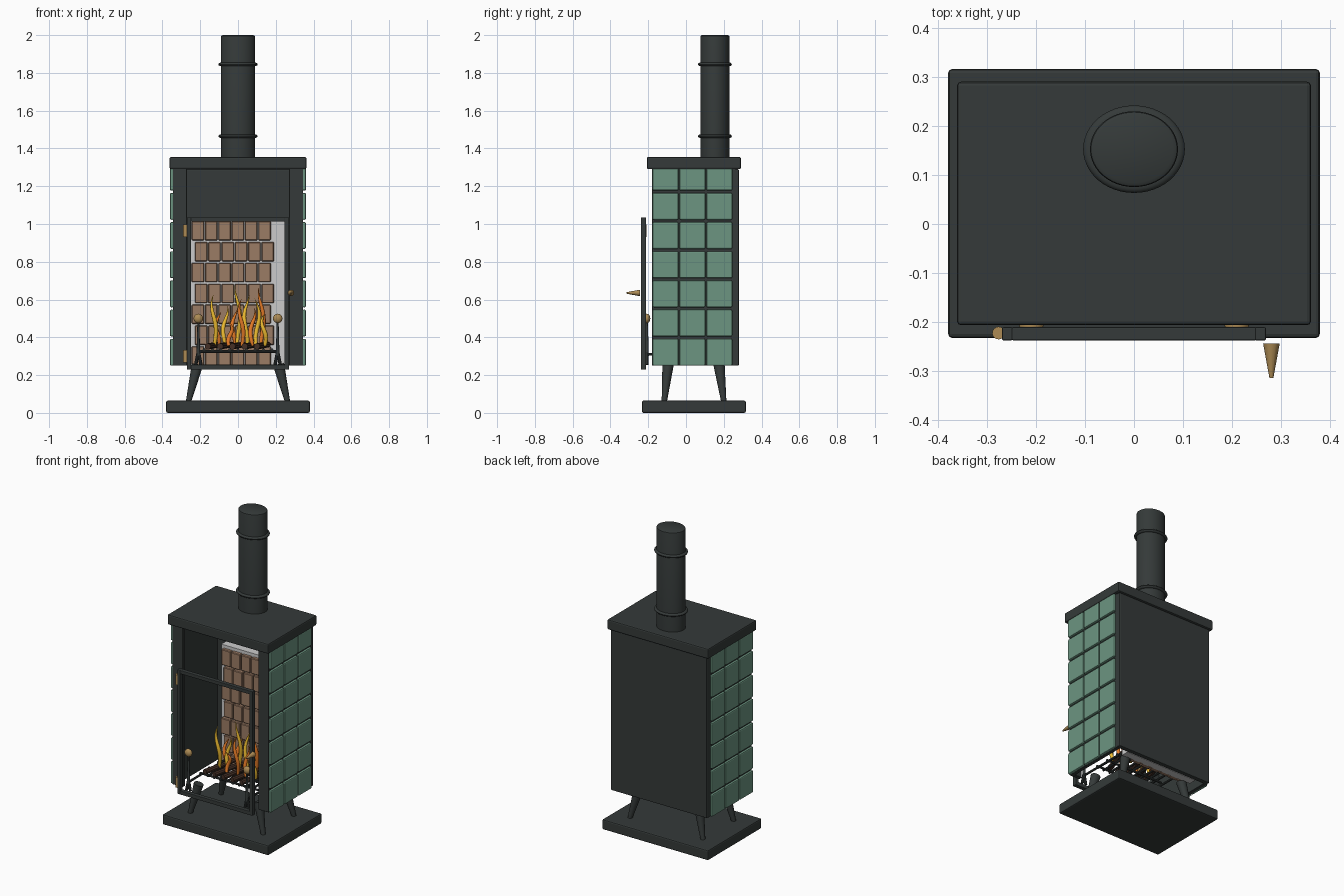
import bpy, bmesh, math, random
from mathutils import Vector

if "Cube" in bpy.data.objects:
    bpy.data.objects.remove(bpy.data.objects["Cube"])

random.seed(4)


def material(name, rgb):
    m = bpy.data.materials.new(name)
    m.diffuse_color = (*rgb, 1)
    m.use_nodes = True
    m.node_tree.nodes["Principled BSDF"].inputs["Base Color"].default_value = m.diffuse_color
    return m


IRON = material("iron", (0.035, 0.042, 0.041))
TILE = material("green_glaze", (0.15, 0.30, 0.22))
BRICK = material("firebrick", (0.33, 0.20, 0.13))
BRASS = material("brass", (0.42, 0.26, 0.09))
LOG = material("charred_wood", (0.06, 0.03, 0.02))
YELLOW = material("flame_yellow", (0.85, 0.5, 0.03))
ORANGE = material("flame_orange", (0.8, 0.2, 0.02))


def finish(name, bm, mat=None, smooth=True):
    me = bpy.data.meshes.new(name)
    bm.to_mesh(me)
    bm.free()
    ob = bpy.data.objects.new(name, me)
    bpy.context.collection.objects.link(ob)
    if mat:
        me.materials.append(mat)
    if smooth:
        bpy.context.view_layer.objects.active = ob
        ob.select_set(True)
        bpy.ops.object.shade_smooth_by_angle(angle=math.radians(35))
        ob.select_set(False)
    return ob


def add_box(bm, lo, hi):
    vs = bmesh.ops.create_cube(bm, size=1)["verts"]
    for v in vs:
        v.co = [(a + b) / 2 + c * (b - a) for a, b, c in zip(lo, hi, v.co)]


def boxes(name, spans, mat=None, bevel=0.0, segments=2):
    bm = bmesh.new()
    for lo, hi in spans:
        add_box(bm, lo, hi)
    ob = finish(name, bm, mat, smooth=False)
    if bevel:
        mod = ob.modifiers.new("bevel", "BEVEL")
        mod.width, mod.segments = bevel, segments
    return ob


def rod(name, a, b, r1, r2, mat, sides=16):
    a, b = Vector(a), Vector(b)
    bm = bmesh.new()
    bmesh.ops.create_cone(bm, cap_ends=True, segments=sides, radius1=r1, radius2=r2, depth=(b - a).length)
    ob = finish(name, bm, mat)
    ob.location = (a + b) / 2
    ob.rotation_euler = (b - a).to_track_quat("Z", "Y").to_euler()
    return ob


def lathe(name, profile, mat, loc, scale=(1, 1, 1), sides=48):
    bm = bmesh.new()
    rings = []
    for r, z in profile:
        rings.append([bm.verts.new((r * math.cos(2 * math.pi * i / sides), r * math.sin(2 * math.pi * i / sides), z))
                      for i in range(sides)])
    for p, q in zip(rings, rings[1:]):
        for i in range(sides):
            j = (i + 1) % sides
            bm.faces.new((p[i], p[j], q[j], q[i]))
    bm.faces.new(rings[0][::-1])
    bm.faces.new(rings[-1])
    ob = finish(name, bm, mat)
    ob.location, ob.scale = loc, scale
    return ob


def curve(name, points, radii, depth, mat, res=2):
    cu = bpy.data.curves.new(name, "CURVE")
    cu.dimensions, cu.bevel_depth, cu.bevel_resolution, cu.use_fill_caps = "3D", depth, res, True
    sp = cu.splines.new("POLY")
    sp.points.add(len(points) - 1)
    for pt, co, r in zip(sp.points, points, radii):
        pt.co, pt.radius = (*co, 1), r
    cu.materials.append(mat)
    ob = bpy.data.objects.new(name, cu)
    bpy.context.collection.objects.link(ob)
    return ob


# Hearth plate and top plate
boxes("base_plate", [((-.38, -.233, 0), (.38, .317, .065))], IRON, .008)
boxes("top_plate", [((-.362, -.207, 1.29), (.362, .291, 1.355))], IRON, .008)

# Open-fronted, open-bottomed body
boxes("back_panel", [((-.345, .25, .25), (.345, .28, 1.29))], IRON, .006)
for s, side in ((-1, "left"), (1, "right")):
    x = sorted((s * .322, s * .345))
    boxes(side + "_panel", [((x[0], -.175, .25), (x[1], .262, 1.3))], IRON)
    x = sorted((s * .27, s * .345))
    boxes(side + "_front_stile", [((x[0], -.18, .25), (x[1], -.155, 1.3))], IRON, .002, 1)
    # Glazed tiles, three columns by seven rows
    x = sorted((s * .34, s * .36))
    spans = []
    for c in range(3):
        for r in range(7):
            y, z = -.177 + c * .1425, .25 + r * .1545
            spans.append(((x[0], y, z), (x[1], y + .137, min(z + .142, 1.295))))
    boxes(side + "_tiles", spans, TILE, .007)

# Splayed legs
for sx in (-1, 1):
    for y0, y1, row in ((-.115, -.095, "front"), (.2, .175, "rear")):
        rod(f"{row}_leg", (sx * .262, y0, .06), (sx * .215, y1, .255), .014, .03, IRON)

# Flue pipe with two collars
lathe("flue_pipe", [(.09, 1.35), (.09, 1.99), (.088, 1.996), (.08, 2.0)], IRON, (0, .153, 0), (1, .86, 1))
for z in (1.465, 1.845):
    bead = [(.088 + .016 * math.sin(math.pi * i / 8), z - .01 * math.cos(math.pi * i / 8)) for i in range(9)]
    lathe("flue_collar", bead, IRON, (0, .153, 0), (1, .86, 1))

# Firebrick lining on a grey backing slab
boxes("brick_backing", [((-.26, .2, .25), (.26, .25, 1.035))])
spans = []
for r in range(7):
    off = -.245 if r % 2 == 0 else -.228
    for c in range(6):
        x, z = off + c * .0705, .25 + r * .1105
        spans.append(((x, .175 + random.uniform(-.004, .004), z), (x + .066, .21, z + .102)))
boxes("firebricks", spans, BRICK, .004, 1)

# Door frame, hinges and handle
boxes("door_frame", [((-.27, -.238, .23), (-.248, -.211, 1.035)), ((.246, -.238, .23), (.27, -.211, 1.035)),
                     ((-.25, -.238, 1.012), (.25, -.211, 1.035)), ((-.25, -.238, .23), (.25, -.211, .255))],
      IRON, .003)
for z in (.3, .965):
    rod("door_hinge", (-.277, -.223, z - .033), (-.277, -.223, z + .033), .013, .013, BRASS)
rod("door_handle", (.281, -.244, .635), (.281, -.315, .635), .017, .004, BRASS, 12)

# Andirons with brass balls
for s in (-1, 1):
    x, y = s * .21, -.207
    bm = bmesh.new()
    bmesh.ops.create_uvsphere(bm, u_segments=20, v_segments=12, radius=.025)
    ball = finish("andiron_ball", bm, BRASS)
    ball.location, ball.scale = (x, y, .5), (1, .72, 1)
    rod("andiron_post", (x, y, .3), (x, y, .485), .01, .005, IRON, 12)
    for d in (-1, 1):
        rod("andiron_foot", (x + d * .014, y, .255), (x, y, .33), .009, .008, IRON, 10)
    rod("andiron_bar", (x, y, .31), (x, .1, .31), .007, .007, IRON, 8)

# Fire grate bars, cross bars and logs
for y in (-.09, .0, .09):
    rod("grate_cross_bar", (-.21, y, .325), (.21, y, .325), .007, .007, IRON, 8)
for i in range(9):
    x = -.18 + i * .045
    rod("grate_bar", (x, -.12, .335), (x, .12, .335), .007, .007, IRON, 8)
for i in range(5):
    x = -.13 + i * .065
    rod("log", (x - .03, -.11, .352), (x + .03, .11, .362), .017, .015, LOG, 9)

# Flames: wavy tapering tongues (x, y, height)
tongues = [(-.125, -.02, .27), (-.105, .03, .18), (-.07, 0, .21), (-.045, -.04, .13), (0, .01, .32), (.02, -.04, .25),
           (.045, .03, .27), (.075, -.02, .2), (.1, .02, .25), (.125, 0, .31), (.14, -.03, .17), (-.02, .04, .2)]
for i, (x, y, h) in enumerate(tongues):
    n, ph = 14, i * 1.3
    ts = [k / n for k in range(n + 1)]
    pts = [(x + .013 * math.sin(ph + 6 * t) * (.4 + t), y + .008 * math.cos(ph + 5 * t), .355 + h * t) for t in ts]
    rad = [max(.03, (.55 + 1.6 * t) * (1 - t) ** .9) for t in ts]
    curve("flame", pts, rad, .016, (YELLOW, ORANGE)[i % 2])
